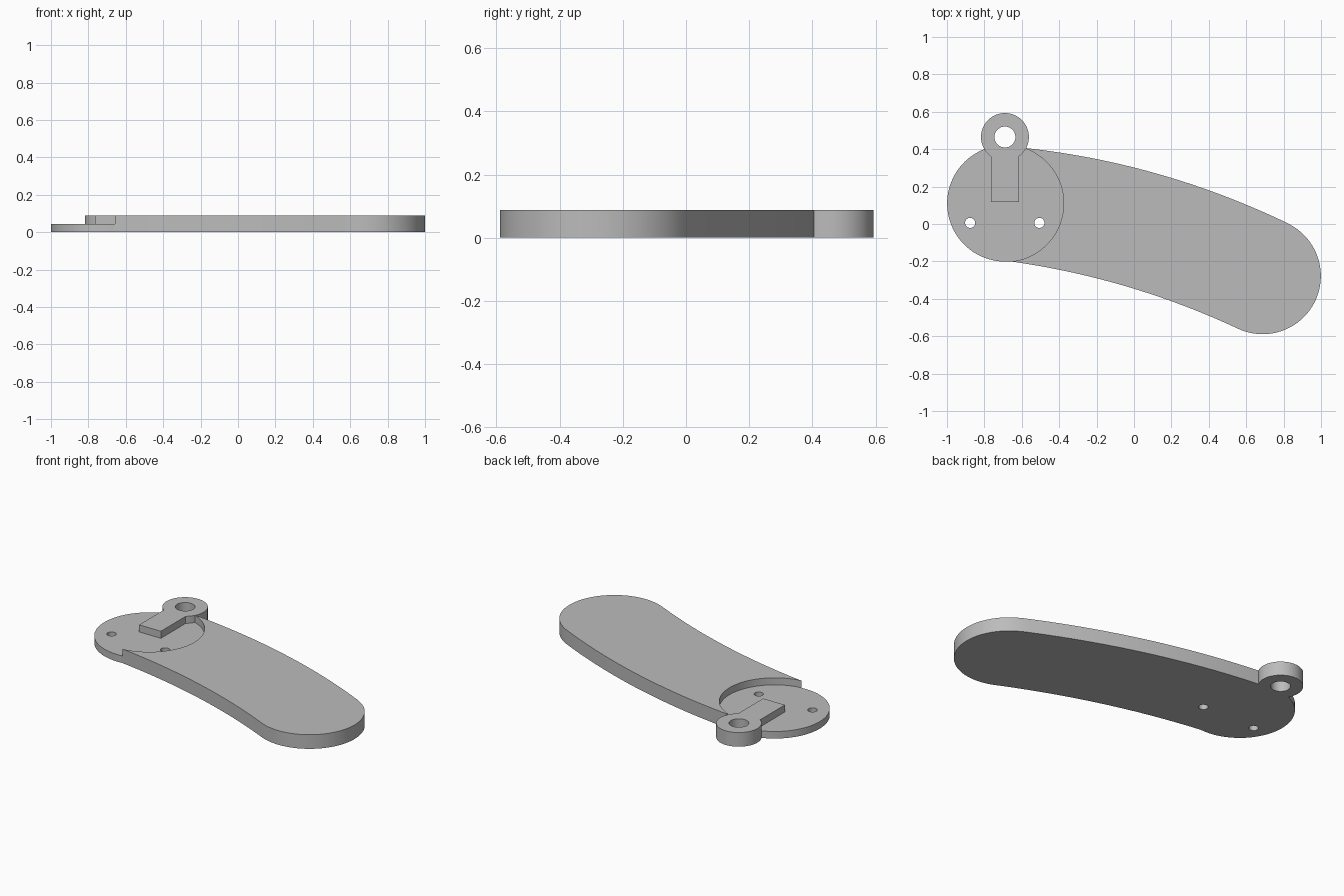
import bpy
import bmesh
from math import atan2, cos, pi, radians, sin, tau
from mathutils import Vector

cube = bpy.data.objects.get("Cube")
if cube:
    bpy.data.objects.remove(cube, do_unlink=True)

THICK = 0.088
FLOOR = 0.044
PIVOT = Vector((-0.688, 0.11))
TIP = Vector((0.688, -0.278))
RADIUS = 0.311
RING = Vector((-0.69, 0.465))

grey = bpy.data.materials.new("plain grey")
grey.use_nodes = True
COLOUR = (0.5, 0.5, 0.5, 1)
grey.diffuse_color = COLOUR
grey.node_tree.nodes["Principled BSDF"].inputs["Base Color"].default_value = COLOUR


def sweep(centre, radius, start, end, steps):
    """Points along a circular arc."""
    return [centre + radius * Vector((cos(a), sin(a)))
            for a in (start + (end - start) * i / steps for i in range(steps + 1))]


def circle(centre, radius, steps=96):
    return sweep(centre, radius, 0, tau, steps)[:-1]


def bow(a, mid, b, steps=40):
    """Parabolic edge from a to b passing through mid."""
    handle = 2 * mid - (a + b) / 2
    return [a * (1 - t) ** 2 + handle * 2 * t * (1 - t) + b * t * t
            for t in (i / steps for i in range(steps + 1))]


def prism(name, outline, low, high):
    """Extrude a flat counter-clockwise outline between two heights."""
    bm = bmesh.new()
    face = bm.faces.new([bm.verts.new((p.x, p.y, low)) for p in outline])
    top = bmesh.ops.extrude_face_region(bm, geom=[face])["geom"]
    bmesh.ops.translate(bm, vec=(0, 0, high - low),
                        verts=[v for v in top if isinstance(v, bmesh.types.BMVert)])
    bmesh.ops.recalc_face_normals(bm, faces=bm.faces)
    mesh = bpy.data.meshes.new(name)
    bm.to_mesh(mesh)
    bm.free()
    mesh.materials.append(grey)
    obj = bpy.data.objects.new(name, mesh)
    bpy.context.collection.objects.link(obj)
    return obj


def combine(target, tool, operation):
    """Apply a boolean and discard the tool."""
    tool.hide_render = True
    mod = target.modifiers.new(operation.lower(), "BOOLEAN")
    mod.operation = operation
    mod.solver = "EXACT"
    mod.object = tool
    bpy.context.view_layer.objects.active = target
    bpy.ops.object.modifier_apply(modifier=mod.name)
    bpy.data.objects.remove(tool, do_unlink=True)


# Curved arm with rounded ends
upper_start, upper_end = Vector((-0.6, 0.408)), Vector((0.83, 0.0))
lower_start, lower_end = Vector((-0.66, -0.2)), Vector((0.55, -0.557))


def heading(point, centre):
    d = point - centre
    return atan2(d.y, d.x)


lower = bow(lower_start, Vector((-0.04, -0.334)), lower_end)
upper = bow(upper_end, Vector((0.13, 0.267)), upper_start)
cap = sweep(TIP, RADIUS, heading(lower_end, TIP), heading(upper_end, TIP), 60)
butt = sweep(PIVOT, RADIUS, heading(upper_start, PIVOT),
             heading(lower_start, PIVOT) + tau, 70)
arm = prism("arm_plate", lower + cap[1:-1] + upper + butt[1:-1], 0, THICK)

# Round recess over the pivot end
combine(arm, prism("recess_cutter", circle(PIVOT, RADIUS + 0.001, 128), FLOOR, 0.2),
        "DIFFERENCE")

# Hanging ring and its raised stem
combine(arm, prism("ring", circle(RING, 0.128), 0, THICK), "UNION")
stem = [Vector(p) for p in ((-0.764, 0.118), (-0.614, 0.118), (-0.614, 0.43), (-0.764, 0.43))]
combine(arm, prism("stem", stem, FLOOR - 0.02, THICK), "UNION")

# Ring bore and two screw holes
for centre, radius in ((RING, 0.056),
                       (Vector((-0.876, 0.006)), 0.027),
                       (Vector((-0.506, 0.006)), 0.027)):
    combine(arm, prism("hole_cutter", circle(centre, radius, 48), -0.1, 0.2), "DIFFERENCE")

# Smooth the rounded walls, keep the rims crisp
bpy.ops.object.select_all(action="DESELECT")
arm.select_set(True)
bpy.context.view_layer.objects.active = arm
bpy.ops.object.shade_smooth_by_angle(angle=radians(30))
